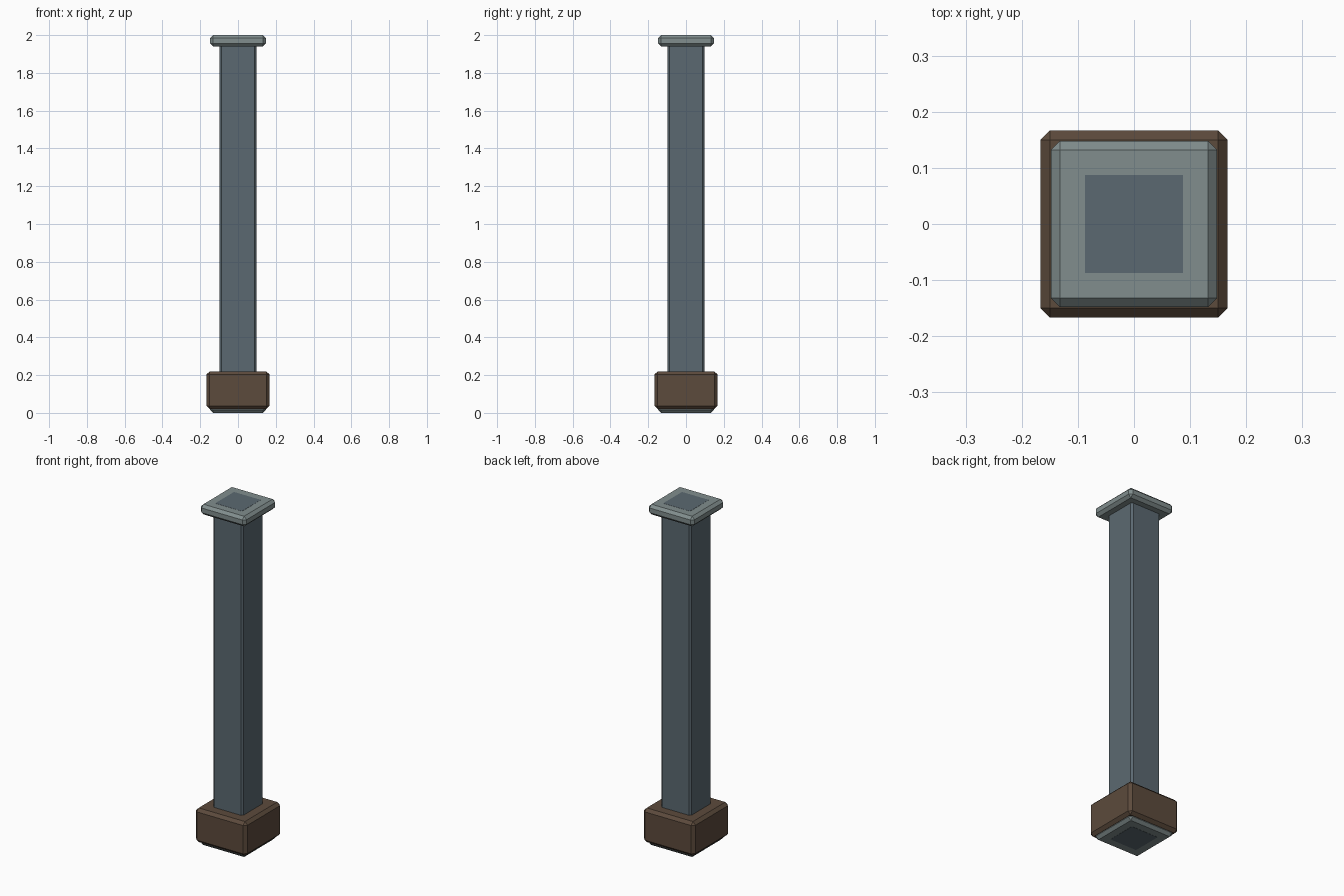
import bpy
import bmesh

if "Cube" in bpy.data.objects:
    bpy.data.objects.remove(bpy.data.objects["Cube"])


def material(name, rgb):
    m = bpy.data.materials.new(name)
    m.diffuse_color = (*rgb, 1.0)
    m.use_nodes = True
    m.node_tree.nodes["Principled BSDF"].inputs["Base Color"].default_value = m.diffuse_color
    return m


steel = material("blue_grey_steel", (0.105, 0.141, 0.165))
plate = material("light_grey_metal", (0.22, 0.27, 0.27))
rust = material("brown_metal", (0.107, 0.069, 0.045))


def chamfered_block(name, half, z0, z1, chamfer, mat):
    """Square block between two heights with flat chamfers on every edge."""
    bm = bmesh.new()
    bmesh.ops.create_cube(bm, size=1.0)
    for v in bm.verts:
        v.co.x *= 2 * half
        v.co.y *= 2 * half
        v.co.z = z1 if v.co.z > 0 else z0
    bmesh.ops.bevel(bm, geom=bm.edges[:], offset=chamfer, segments=1,
                    affect='EDGES', profile=0.5)
    mesh = bpy.data.meshes.new(name)
    bm.to_mesh(mesh)
    bm.free()
    mesh.materials.append(mat)
    obj = bpy.data.objects.new(name, mesh)
    bpy.context.collection.objects.link(obj)
    return obj


# Full-height post, its ends just visible through the end plates
chamfered_block("post", 0.098, 0.0, 2.0, 0.011, steel)

# Matching plates at top and bottom
chamfered_block("top_plate", 0.148, 1.94, 1.9995, 0.016, plate)
chamfered_block("bottom_plate", 0.148, 0.0005, 0.06, 0.016, plate)

# Heavy foot around the bottom of the post
chamfered_block("foot_block", 0.167, 0.02, 0.22, 0.017, rust)
